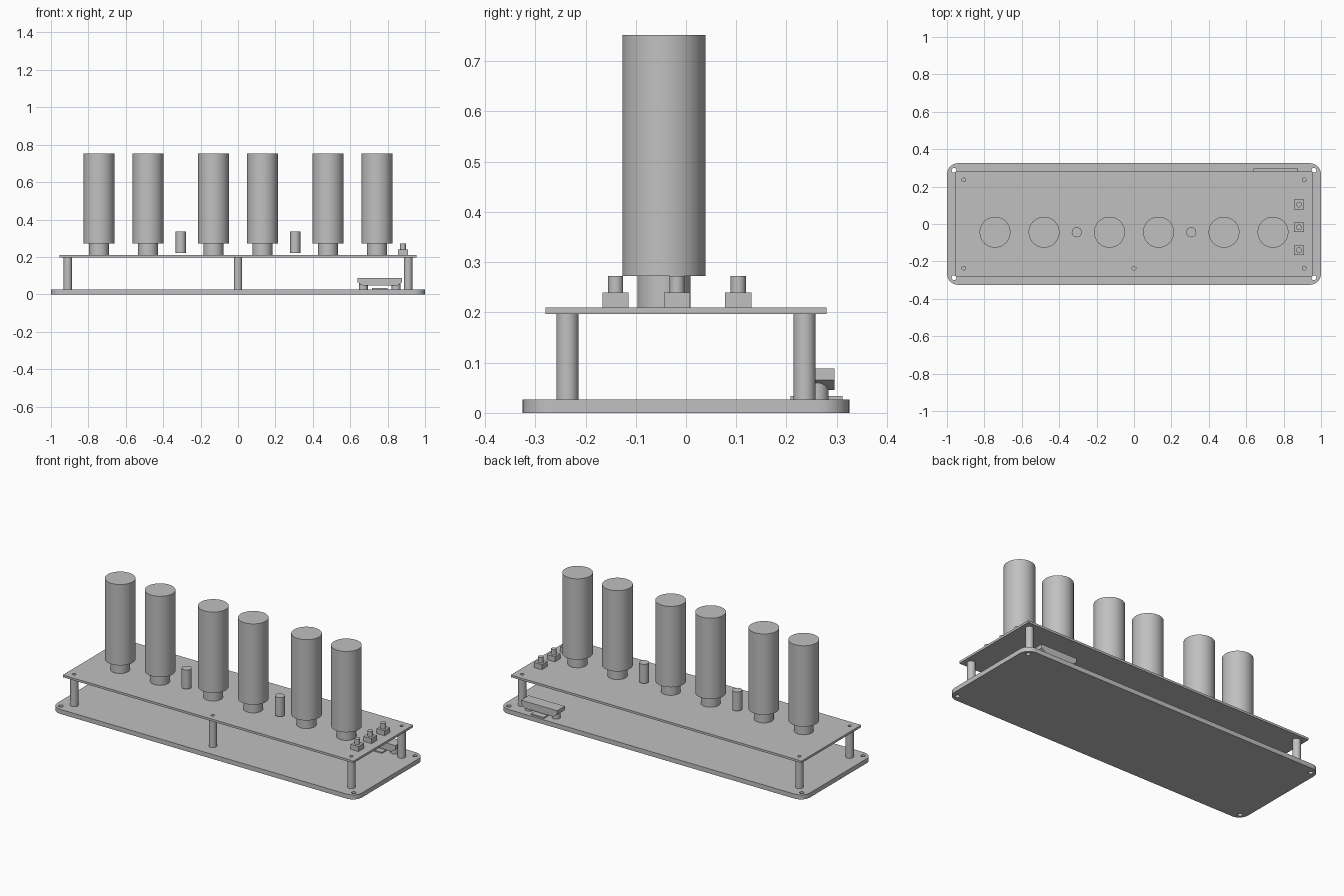
import bpy, bmesh, math

cube = bpy.data.objects.get("Cube")
if cube:
    bpy.data.objects.remove(cube, do_unlink=True)

grey = bpy.data.materials.new("plain grey")
grey.use_nodes = True
COLOUR = (0.53, 0.53, 0.53, 1)
grey.diffuse_color = COLOUR
grey.node_tree.nodes["Principled BSDF"].inputs["Base Color"].default_value = COLOUR


def finish(name, bm, smooth=True):
    mesh = bpy.data.meshes.new(name)
    bm.to_mesh(mesh)
    bm.free()
    obj = bpy.data.objects.new(name, mesh)
    bpy.context.collection.objects.link(obj)
    mesh.materials.append(grey)
    if smooth:
        bpy.ops.object.select_all(action='DESELECT')
        obj.select_set(True)
        bpy.context.view_layer.objects.active = obj
        bpy.ops.object.shade_smooth_by_angle(angle=math.radians(30))
    return obj


def arc(cx, cy, r, start, end, steps):
    return [(cx + r * math.cos(start + (end - start) * i / steps),
             cy + r * math.sin(start + (end - start) * i / steps))
            for i in range(steps + 1)]


def rounded_rect(hx, hy, r):
    if r == 0:
        return [(hx, hy), (-hx, hy), (-hx, -hy), (hx, -hy)]
    points = []
    for k, (sx, sy) in enumerate([(1, 1), (-1, 1), (-1, -1), (1, -1)]):
        a = k * math.pi / 2
        points += arc(sx * (hx - r), sy * (hy - r), r, a, a + math.pi / 2, 10)
    return points


def drilled_plate(name, outline, holes, hole_r, z0, z1):
    """Flat plate with through holes, filled from a 2D curve."""
    curve = bpy.data.curves.new(name + "_outline", 'CURVE')
    curve.dimensions = '2D'
    curve.fill_mode = 'BOTH'
    curve.extrude = (z1 - z0) / 2
    loops = [outline] + [arc(x, y, hole_r, 0, math.tau, 24)[:-1] for x, y in holes]
    for loop in loops:
        spline = curve.splines.new('POLY')
        spline.points.add(len(loop) - 1)
        for p, (x, y) in zip(spline.points, loop):
            p.co = (x, y, 0, 1)
        spline.use_cyclic_u = True
    temp = bpy.data.objects.new(name + "_outline", curve)
    bpy.context.collection.objects.link(temp)
    bpy.context.view_layer.update()
    mesh = bpy.data.meshes.new_from_object(
        temp.evaluated_get(bpy.context.evaluated_depsgraph_get()))
    bm = bmesh.new()
    bm.from_mesh(mesh)
    bpy.data.objects.remove(temp)
    bpy.data.curves.remove(curve)
    bpy.data.meshes.remove(mesh)
    bmesh.ops.remove_doubles(bm, verts=bm.verts, dist=0.00005)
    bmesh.ops.recalc_face_normals(bm, faces=bm.faces)
    bmesh.ops.translate(bm, verts=bm.verts, vec=(0, 0, (z0 + z1) / 2))
    return finish(name, bm)


def cylinder(name, x, y, r, z0, z1, segments=48):
    bm = bmesh.new()
    bmesh.ops.create_cone(bm, cap_ends=True, segments=segments, radius1=r,
                          radius2=r, depth=z1 - z0)
    bmesh.ops.translate(bm, verts=bm.verts, vec=(x, y, (z0 + z1) / 2))
    return finish(name, bm)


def box(name, x, y, hx, hy, z0, z1):
    bm = bmesh.new()
    bmesh.ops.create_cube(bm, size=1)
    bmesh.ops.scale(bm, verts=bm.verts, vec=(2 * hx, 2 * hy, z1 - z0))
    bmesh.ops.translate(bm, verts=bm.verts, vec=(x, y, (z0 + z1) / 2))
    return finish(name, bm, smooth=False)


BASE_TOP, BOARD_LOW, BOARD_TOP = 0.027, 0.197, 0.21
ROW_Y = -0.044

# Base plate with corner holes, and the raised board
corners = [(sx, sy) for sx in (-1, 1) for sy in (-1, 1)]
drilled_plate("base_plate", rounded_rect(1, 0.325, 0.06),
              [(sx * 0.962, sy * 0.287) for sx, sy in corners], 0.013, 0, BASE_TOP)
posts = [(sx * 0.91, sy * 0.236) for sx, sy in corners] + [(0, -0.236)]
drilled_plate("upper_board", rounded_rect(0.955, 0.28, 0), posts, 0.01,
              BOARD_LOW, BOARD_TOP)

# Spacer posts
for x, y in posts:
    cylinder("spacer_post", x, y, 0.022, BASE_TOP, BOARD_LOW, 32)

# Mirrored row of tubes on sockets, with small separator lamps
for side in (-1, 1):
    for x in (0.131, 0.481, 0.743):
        cylinder("tube_socket", side * x, ROW_Y, 0.053, BOARD_TOP, 0.273)
        cylinder("display_tube", side * x, ROW_Y, 0.0825, 0.272, 0.752, 64)
    cylinder("separator_lamp", side * 0.306, ROW_Y, 0.027, 0.222, 0.335, 32)

# Push buttons
for y in (-0.14, -0.018, 0.104):
    box("button_body", 0.882, y, 0.026, 0.026, BOARD_TOP, 0.24)
    cylinder("button_cap", 0.882, y, 0.015, 0.24, 0.272, 24)

# Cable clamp at the back: pad, feet, and a bar with a tapered underside
CLAMP_X, CLAMP_Y = 0.758, 0.26
box("clamp_pad", CLAMP_X, CLAMP_Y, 0.042, 0.052, BASE_TOP, 0.034)
for side in (-1, 1):
    cylinder("clamp_foot", CLAMP_X + side * 0.088, CLAMP_Y, 0.024, BASE_TOP, 0.066, 24)
bar = box("clamp_bar", CLAMP_X, CLAMP_Y, 0.119, 0.036, 0.065, 0.088)
under = box("clamp_bar_underside", CLAMP_X, CLAMP_Y, 0.119, 0.036, 0.046, 0.065)
for v in under.data.vertices:
    if v.co.z < 0.05:
        v.co.x = CLAMP_X + (v.co.x - CLAMP_X) * 0.78
